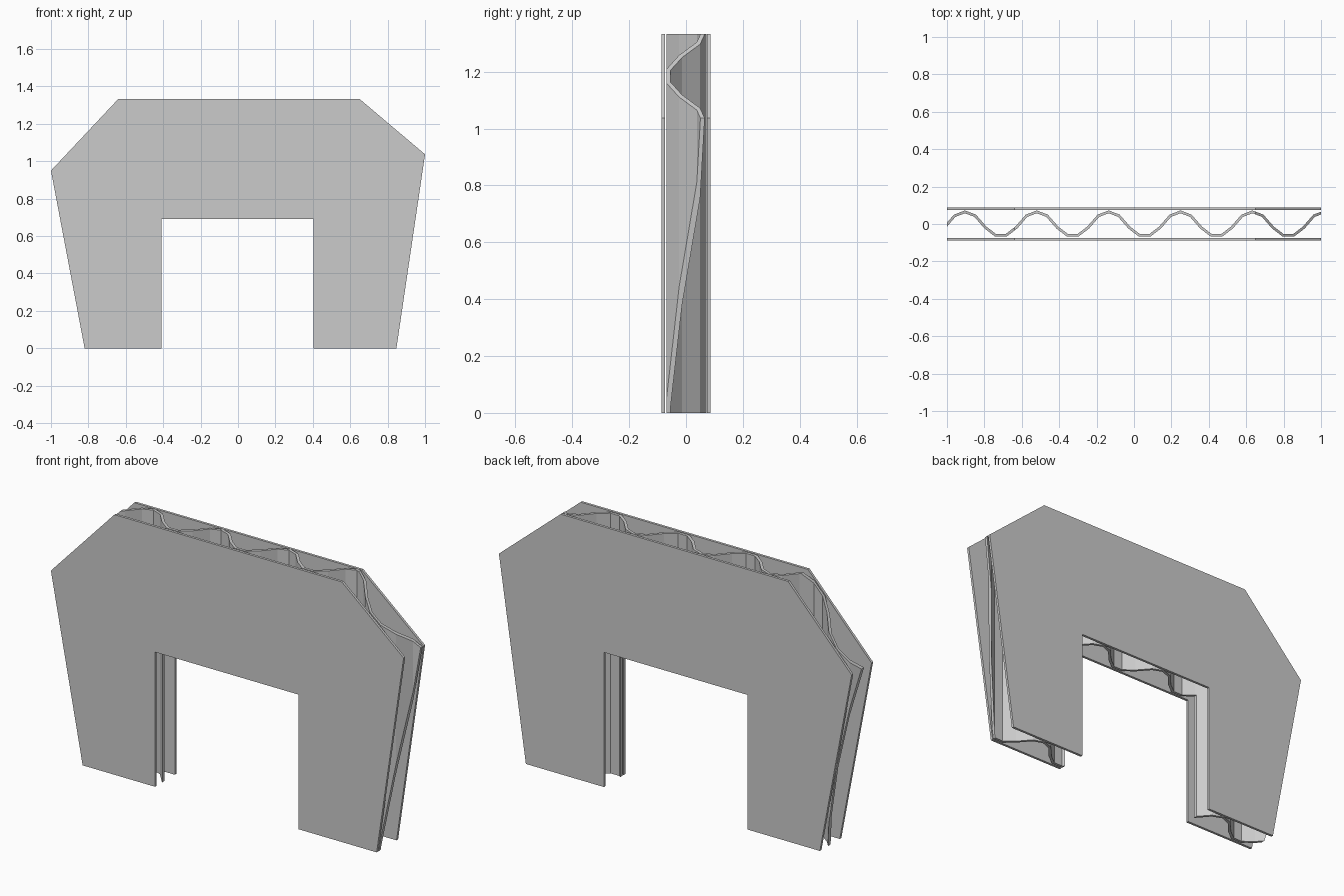
import bpy, bmesh
from mathutils import Vector

if "Cube" in bpy.data.objects:
    bpy.data.objects.remove(bpy.data.objects["Cube"])

# Arch outline in (x, z)
OUTLINE = [(-0.82, 0), (-0.41, 0), (-0.41, 0.69), (0.405, 0.69), (0.405, 0),
           (0.847, 0), (1.0, 1.037), (0.65, 1.333), (-0.64, 1.333), (-1.0, 0.95)]


def prism(name, points, offset):
    """Extrude a closed polygon along the offset vector."""
    bm = bmesh.new()
    face = bm.faces.new([bm.verts.new(p) for p in points])
    ext = bmesh.ops.extrude_face_region(bm, geom=[face])
    verts = [g for g in ext["geom"] if isinstance(g, bmesh.types.BMVert)]
    bmesh.ops.translate(bm, verts=verts, vec=offset)
    bmesh.ops.recalc_face_normals(bm, faces=bm.faces)
    mesh = bpy.data.meshes.new(name)
    bm.to_mesh(mesh)
    bm.free()
    obj = bpy.data.objects.new(name, mesh)
    bpy.context.collection.objects.link(obj)
    return obj


def arch(name, y0, y1):
    return prism(name, [(x, y0, z) for x, z in OUTLINE], (0, y1 - y0, 0))


# Front and back liner sheets
arch("front_sheet", -0.087, -0.074)
arch("back_sheet", 0.074, 0.087)

# Corrugated core: seven points per wave, thickened into a strip
WAVE = [0.065, 0.044, -0.019, -0.061, -0.061, -0.019, 0.044]
STEP = 0.0549
path = [Vector((-0.904 + STEP * k, WAVE[k % 7])) for k in range(-3, 37)]
HALF = 0.007
upper, lower = [], []
for i, p in enumerate(path):
    a = (p - path[max(i - 1, 0)]).normalized()
    b = (path[min(i + 1, len(path) - 1)] - p).normalized()
    t = (a + b).normalized()
    n = Vector((-t.y, t.x))
    seg = a if a.length > 0 else b
    n *= HALF / max(0.5, seg.dot(t))
    upper.append((p.x + n.x, p.y + n.y, -0.1))
    lower.append((p.x - n.x, p.y - n.y, -0.1))
core = prism("corrugated_core", upper + lower[::-1], (0, 0, 1.6))

# Trim the core to the arch outline
cutter = arch("core_trim", -0.2, 0.2)
cutter.hide_render = True
mod = core.modifiers.new("trim", "BOOLEAN")
mod.operation = "INTERSECT"
mod.solver = "EXACT"
mod.object = cutter
bpy.context.view_layer.objects.active = core
bpy.ops.object.modifier_apply(modifier=mod.name)
bpy.data.objects.remove(cutter)
